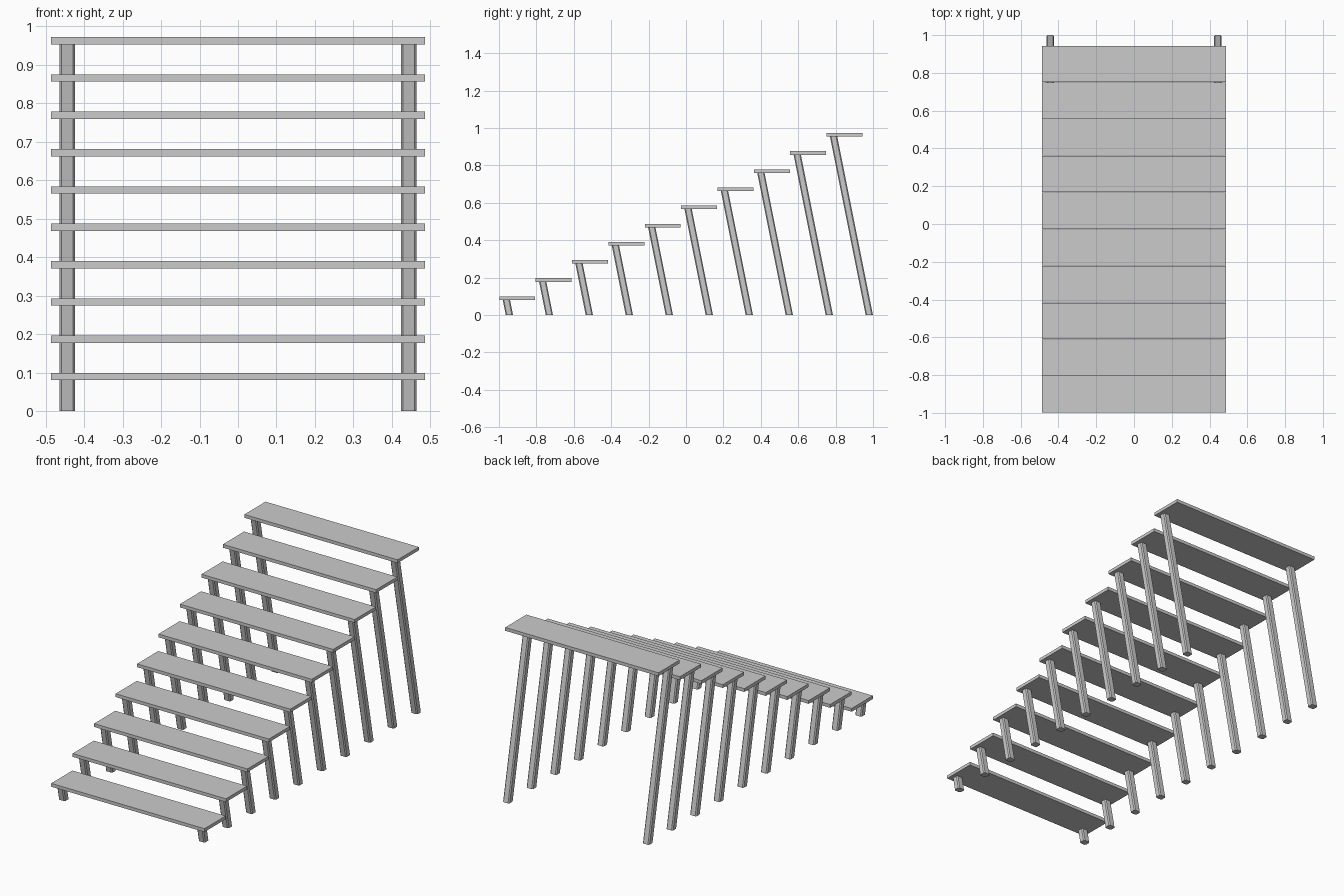
import bpy

if "Cube" in bpy.data.objects:
    bpy.data.objects.remove(bpy.data.objects["Cube"])

STEPS = 10
RUN, RISE = 0.1944, 0.097      # spacing between treads
DEPTH, THICK, HALF_W = 0.192, 0.019, 0.486
LEG_X, LEG_W, LEG_D, CHAMFER = 0.4435, 0.041, 0.039, 0.006
LEAN = 0.2                     # backward lean of legs per unit of height


def prism(name, outline, z0, z1, shear=0.0):
    """Extrude a flat xy outline from z0 to z1, leaning back towards the ground."""
    n = len(outline)
    verts = [(x, y + shear * (z1 - z), z) for z in (z0, z1) for x, y in outline]
    faces = [list(range(n))[::-1], list(range(n, 2 * n))]
    faces += [[i, (i + 1) % n, n + (i + 1) % n, n + i] for i in range(n)]
    mesh = bpy.data.meshes.new(name)
    mesh.from_pydata(verts, [], faces)
    obj = bpy.data.objects.new(name, mesh)
    bpy.context.collection.objects.link(obj)
    return obj


def rect(x0, x1, y0, y1, c=0.0):
    """Counter-clockwise rectangle, optionally with chamfered corners."""
    if c == 0:
        return [(x0, y0), (x1, y0), (x1, y1), (x0, y1)]
    return [(x0 + c, y0), (x1 - c, y0), (x1, y0 + c), (x1, y1 - c),
            (x1 - c, y1), (x0 + c, y1), (x0, y1 - c), (x0, y0 + c)]


for i in range(STEPS):
    front = -0.998 + i * RUN
    top = 0.0995 + i * RISE
    under = top - THICK
    # Flat tread board
    prism(f"tread_{i + 1}", rect(-HALF_W, HALF_W, front, front + DEPTH), under, top)
    # Pair of leaning legs under the front edge, cut level at both ends
    for side, label in ((-1, "left"), (1, "right")):
        x = side * LEG_X
        prism(f"{label}_leg_{i + 1}",
              rect(x - LEG_W / 2, x + LEG_W / 2, front + 0.018, front + 0.018 + LEG_D, CHAMFER),
              0.0, under, LEAN)
